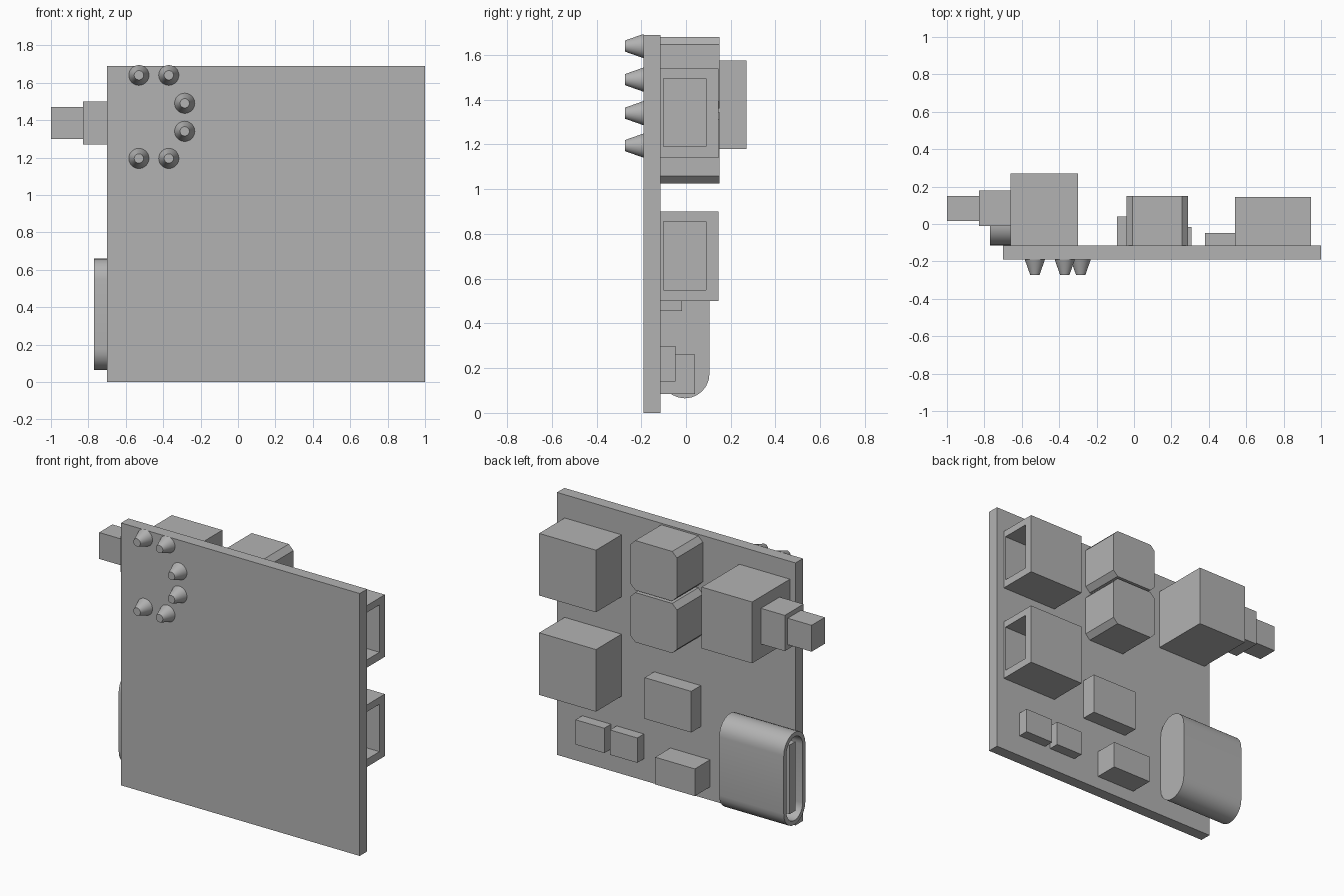
import bpy, bmesh, math

cube = bpy.data.objects.get("Cube")
if cube:
    bpy.data.objects.remove(cube, do_unlink=True)

grey = bpy.data.materials.new("plain_grey")
grey.use_nodes = True
grey.diffuse_color = (0.45, 0.45, 0.45, 1)
grey.node_tree.nodes["Principled BSDF"].inputs["Base Color"].default_value = (0.45, 0.45, 0.45, 1)

BACK = -0.115  # rear face of the board, where the components sit


def loft(name, rings):
    """Join matching rings of points in order and cap both ends."""
    bm = bmesh.new()
    loops = [[bm.verts.new(p) for p in ring] for ring in rings]
    for a, b in zip(loops, loops[1:]):
        for i in range(len(a)):
            j = (i + 1) % len(a)
            bm.faces.new((a[i], a[j], b[j], b[i]))
    bm.faces.new(loops[0])
    bm.faces.new(loops[-1])
    bmesh.ops.recalc_face_normals(bm, faces=bm.faces)
    mesh = bpy.data.meshes.new(name)
    bm.to_mesh(mesh)
    bm.free()
    mesh.polygons.foreach_set("use_smooth", [True] * len(mesh.polygons))
    mesh.set_sharp_from_angle(angle=math.radians(30))
    mesh.materials.append(grey)
    obj = bpy.data.objects.new(name, mesh)
    bpy.context.collection.objects.link(obj)
    return obj


def rect(u0, u1, v0, v1):
    return [(u0, v0), (u1, v0), (u1, v1), (u0, v1)]


def stadium(cy, r, z0, z1, n=12):
    pts = []
    for k, cz in enumerate((z1 - r, z0 + r)):
        for i in range(n + 1):
            a = math.pi * (k + i / n)
            pts.append((cy + r * math.cos(a), cz + r * math.sin(a)))
    return pts


def at_x(profile, x):
    return [(x, u, v) for u, v in profile]


def at_y(profile, y):
    return [(u, y, v) for u, v in profile]


def box(name, x0, x1, y0, y1, z0, z1):
    p = rect(x0, x1, z0, z1)
    return loft(name, [at_y(p, y0), at_y(p, y1)])


def socket(name, outer, inner, x_closed, x_open, x_floor):
    return loft(name, [at_x(outer, x_closed), at_x(outer, x_open),
                       at_x(inner, x_open), at_x(inner, x_floor)])


# Circuit board
box("board", -0.70, 1.0, -0.19, BACK, 0, 1.69)

# Two hollow side sockets
for name, z in (("lower_socket", 0.50), ("upper_socket", 1.14)):
    socket(name, rect(BACK, 0.145, z, z + 0.40),
           rect(-0.10, 0.09, z + 0.05, z + 0.355), 0.54, 0.945, 0.58)

# Stacked blocks with cut corners
for name, z0 in (("lower_block", 1.025), ("upper_block", 1.36)):
    x0, x1, z1, c = -0.04, 0.29, z0 + 0.32, 0.033
    p = [(x0 + c, z0), (x1 - c, z0), (x1, z0 + c), (x1, z1 - c),
         (x1 - c, z1), (x0 + c, z1), (x0, z1 - c), (x0, z0 + c)]
    loft(name, [at_y(p, BACK), at_y(p, 0.15)])

# Stepped jack
box("jack_body", -0.66, -0.30, BACK, 0.27, 1.18, 1.575)
box("jack_collar", -0.83, -0.66, -0.01, 0.18, 1.27, 1.50)
box("jack_tip", -1.0, -0.83, 0.015, 0.15, 1.30, 1.47)

# Rounded port with inner tongue
socket("port_shell", stadium(-0.005, 0.11, 0.065, 0.66),
       stadium(-0.005, 0.082, 0.093, 0.632), -0.31, -0.77, -0.36)
box("port_tongue", -0.755, -0.36, -0.035, 0.025, 0.14, 0.585)

# Small chips
box("large_chip", -0.025, 0.307, BACK, -0.017, 0.455, 0.72)
box("small_chip_outer", 0.615, 0.82, BACK, -0.047, 0.14, 0.30)
box("small_chip_inner", 0.38, 0.575, BACK, -0.047, 0.14, 0.30)
box("tall_chip", -0.091, 0.192, BACK, 0.04, 0.085, 0.26)

# Tapered solder pins on the front
for i, (x, z) in enumerate([(-0.53, 1.64), (-0.37, 1.64), (-0.285, 1.49),
                            (-0.285, 1.34), (-0.37, 1.195), (-0.53, 1.195)]):
    rings = []
    for r, y in ((0.054, -0.19), (0.025, -0.272)):
        angles = [math.tau * k / 32 for k in range(32)]
        rings.append([(x + r * math.cos(a), y, z + r * math.sin(a)) for a in angles])
    loft(f"solder_pin_{i + 1}", rings)
